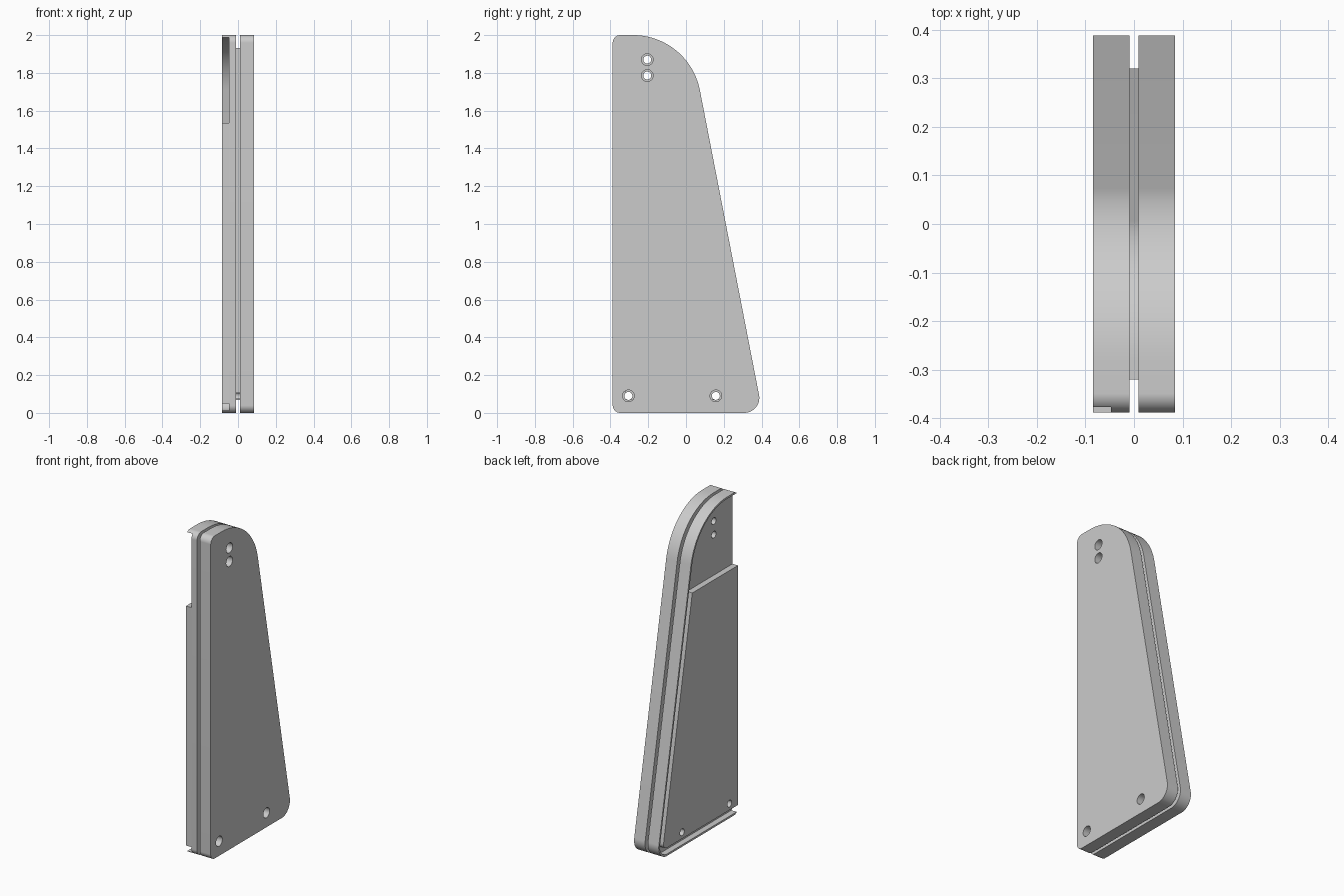
import bpy, bmesh
from math import sin, cos, tau
from mathutils.geometry import convex_hull_2d

cube = bpy.data.objects.get("Cube")
if cube:
    bpy.data.objects.remove(cube, do_unlink=True)

grey = bpy.data.materials.new("plain grey")
grey.use_nodes = True
grey.diffuse_color = (0.6, 0.6, 0.6, 1)
grey.node_tree.nodes["Principled BSDF"].inputs["Base Color"].default_value = (0.6, 0.6, 0.6, 1)

FRONT, TOP, HALF, GAP, FLOOR = -0.388, 2.0, 0.0845, 0.0095, -0.0475


def rounded_outline(arcs, steps=96):
    """Taut outline around arcs given as (y, z, radius, share of a full turn)."""
    pts = set()
    for y, z, r, turn in arcs:
        for i in range(int(steps * turn) + 1):
            a = tau * i / steps
            pts.add((round(y + r * cos(a), 6), round(z + r * sin(a), 6)))
    pts = sorted(pts)
    return [pts[i] for i in convex_hull_2d(pts)]


def panel_outline(inset, front=FRONT):
    """The tapered panel shape, shrunk evenly by inset."""
    r = max(0.04 - inset, 0)
    edge = max(0.04, inset)
    y = front + edge
    return rounded_outline([(y, edge, r, 1), (0.308, 0.08, 0.08 - inset, 1),
                            (-0.28, 1.64, 0.36 - inset, 0.25), (y, TOP - edge, r, 1)])


def prism(name, outline, x0, x1):
    """Extrude a (y, z) outline between two x positions."""
    bm = bmesh.new()
    face = bm.faces.new([bm.verts.new((x0, y, z)) for y, z in outline])
    out = bmesh.ops.extrude_face_region(bm, geom=[face])["geom"]
    moved = [v for v in out if isinstance(v, bmesh.types.BMVert)]
    bmesh.ops.translate(bm, verts=moved, vec=(x1 - x0, 0, 0))
    bmesh.ops.recalc_face_normals(bm, faces=bm.faces)
    mesh = bpy.data.meshes.new(name)
    bm.to_mesh(mesh)
    bm.free()
    mesh.materials.append(grey)
    obj = bpy.data.objects.new(name, mesh)
    bpy.context.collection.objects.link(obj)
    return obj


def activate(obj):
    bpy.ops.object.select_all(action="DESELECT")
    obj.select_set(True)
    bpy.context.view_layer.objects.active = obj


def cut(obj, cutter):
    cutter.hide_render = True
    mod = obj.modifiers.new("cut", "BOOLEAN")
    mod.operation, mod.solver, mod.object = "DIFFERENCE", "EXACT", cutter
    activate(obj)
    bpy.ops.object.modifier_apply(modifier=mod.name)
    bpy.data.objects.remove(cutter, do_unlink=True)


# Two outer plates around a smaller spacer
left_plate = prism("left_plate", panel_outline(0), GAP, HALF)
spacer = prism("spacer", panel_outline(0.068), -GAP, GAP)
right_plate = prism("right_plate", panel_outline(0), -HALF, -GAP)

# Recess in the right plate, open at the front edge and framed by a thin rim
cut(right_plate, prism("recess_cutter", panel_outline(0.012, FRONT - 0.15), -0.2, FLOOR))

# Cover panel standing in the recess
cover = prism("cover_panel", rounded_outline([
    (FRONT, 0.05, 0, 1), (0.308, 0.083, 0.033, 1),
    (0.059, 1.535, 0, 1), (FRONT, 1.535, 0, 1)]), -HALF, FLOOR)

# Bolt holes, wider through the left plate
bolts = [(-0.205, 1.87), (-0.205, 1.786), (-0.305, 0.09), (0.158, 0.09)]
for part in (left_plate, spacer, right_plate, cover):
    radius = 0.031 if part == left_plate else 0.021
    for y, z in bolts:
        if part == cover and z > 1.5:
            continue
        cut(part, prism("hole_cutter", rounded_outline([(y, z, radius, 1)], 32), -0.3, 0.3))

# Smooth the curved edges, keep the plate edges sharp
for part in (left_plate, spacer, right_plate, cover):
    activate(part)
    bpy.ops.object.shade_smooth_by_angle(angle=0.5)
